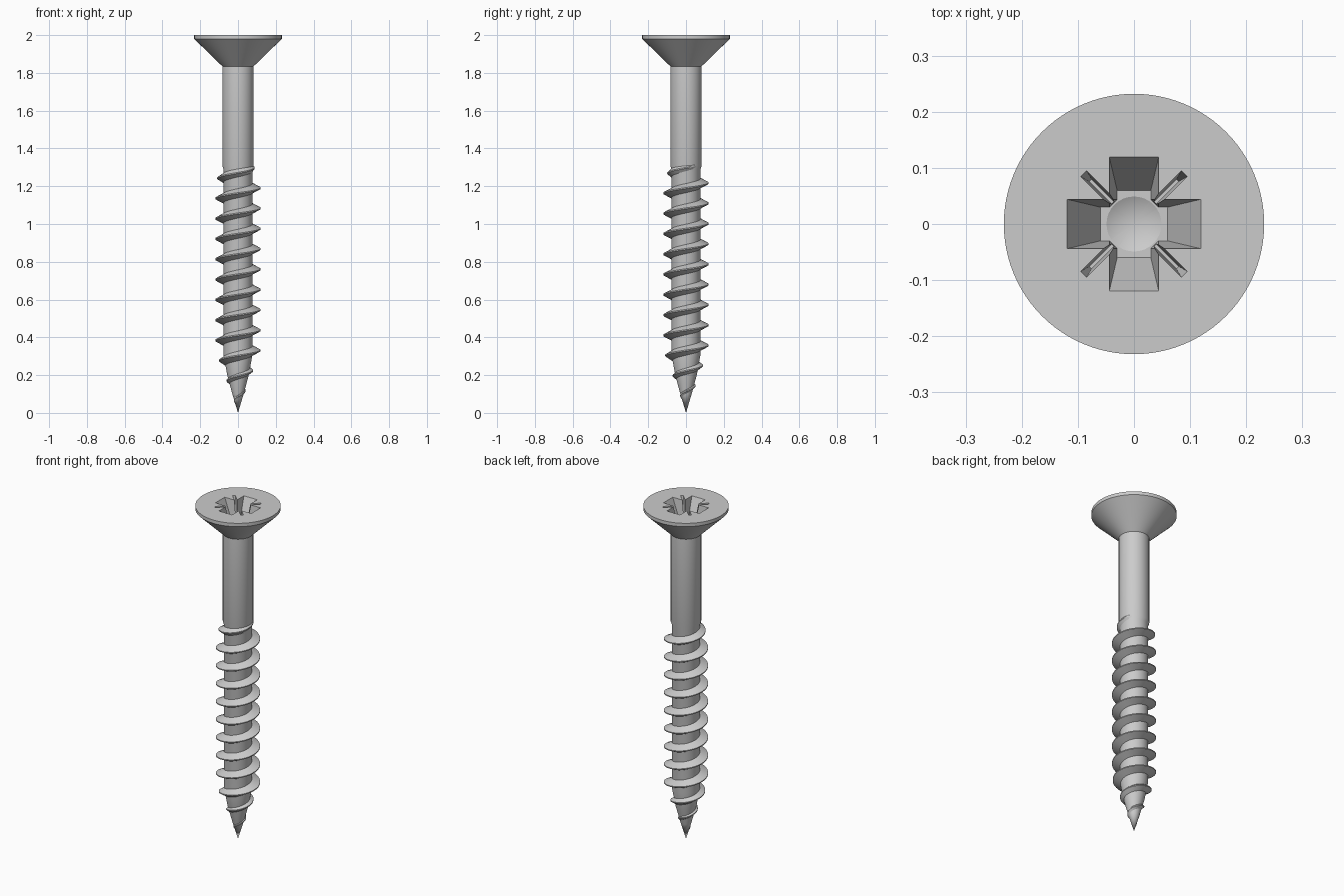
import bpy, bmesh, math
from mathutils import Matrix

if "Cube" in bpy.data.objects:
    bpy.data.objects.remove(bpy.data.objects["Cube"], do_unlink=True)

steel = bpy.data.materials.new("steel grey")
steel.use_nodes = True
GREY = (0.6, 0.6, 0.6, 1)
steel.diffuse_color = GREY
steel.node_tree.nodes["Principled BSDF"].inputs["Base Color"].default_value = GREY


def make_object(name, bm):
    bmesh.ops.recalc_face_normals(bm, faces=bm.faces)
    mesh = bpy.data.meshes.new(name)
    bm.to_mesh(mesh)
    bm.free()
    mesh.materials.append(steel)
    obj = bpy.data.objects.new(name, mesh)
    bpy.context.collection.objects.link(obj)
    return obj


def lathe(name, profile, sides=96):
    bm = bmesh.new()
    verts = [bm.verts.new((r, 0, z)) for r, z in profile]
    edges = [bm.edges.new(pair) for pair in zip(verts, verts[1:])]
    bmesh.ops.spin(bm, geom=verts + edges, cent=(0, 0, 0), axis=(0, 0, 1),
                   angle=math.tau, steps=sides, use_duplicate=False)
    bmesh.ops.remove_doubles(bm, verts=bm.verts, dist=0.0001)
    # one flat face closes the top of the head
    rim = [e for e in bm.edges if e.is_boundary]
    if rim:
        bmesh.ops.contextual_create(bm, geom=rim)
    return make_object(name, bm)


def smooth(obj, degrees=30):
    bpy.ops.object.select_all(action="DESELECT")
    obj.select_set(True)
    bpy.context.view_layer.objects.active = obj
    bpy.ops.object.shade_smooth_by_angle(angle=math.radians(degrees))


def tapered_bar(name, low, high, z_low, z_high, turn):
    """Box centred on the axis whose half sizes grow from low to high."""
    bm = bmesh.new()
    bmesh.ops.create_cube(bm, size=2)
    for v in bm.verts:
        sx, sy = high if v.co.z > 0 else low
        v.co = (v.co.x * sx, v.co.y * sy, z_high if v.co.z > 0 else z_low)
    bm.transform(Matrix.Rotation(math.radians(turn), 4, "Z"))
    return make_object(name, bm)


# Countersunk head, shank, core and tapered tip
body = lathe("screw_body", [
    (0, 0), (0.03, 0.1), (0.057, 0.2), (0.077, 0.31), (0.077, 1.29),
    (0.083, 1.31), (0.083, 1.835), (0.232, 1.98), (0.232, 2)])

# Drive recess: cross arms, softened inner corners, diagonal slots, cone floor
FLOOR, TOP = 1.87, 2.0
STRETCH = 0.02


def recess_bar(name, low, high, floor, turn):
    grow = STRETCH / (TOP - floor)
    above = [h + (h - l) * grow for l, h in zip(low, high)]
    return tapered_bar(name, low, above, floor, TOP + STRETCH, turn)


cutters = []
for turn in (0, 90):
    cutters.append(recess_bar("cross_cutter", (0.06, 0.03), (0.119, 0.044), FLOOR, turn))
for turn in (45, 135):
    cutters.append(recess_bar("corner_cutter", (0.052, 0.009), (0.062, 0.004), FLOOR, turn))
    cutters.append(recess_bar("slot_cutter", (0.11, 0.003), (0.127, 0.0075), FLOOR + 0.02, turn))
cutters.append(lathe("floor_cutter", [(0, FLOOR - 0.025), (0.051, FLOOR + 0.001)], 32))

for cutter in cutters:
    cutter.hide_render = True
    mod = body.modifiers.new("recess", "BOOLEAN")
    mod.operation = "DIFFERENCE"
    mod.solver = "EXACT"
    mod.object = cutter
bpy.context.view_layer.update()
cut_mesh = bpy.data.meshes.new_from_object(
    body.evaluated_get(bpy.context.evaluated_depsgraph_get()))
body.modifiers.clear()
body.data = cut_mesh
for cutter in cutters:
    bpy.data.objects.remove(cutter, do_unlink=True)
smooth(body, 20)

# Helical thread that fades out at the shank and shrinks towards the tip
PITCH, STEPS = 0.1075, 48
Z_START, Z_END, Z_PHASE = 0.04, 1.31, 1.19


def core_radius(z):
    return min(0.077, 0.077 * z / 0.3)


def crest_radius(z):
    if z < 0.33:
        return 0.012 + 0.108 * (z - 0.04) / 0.29
    return 0.12 - 0.037 * max(0, (z - 1.22) / (Z_END - 1.22))


bm = bmesh.new()
rings = []
count = int((Z_END - Z_START) / PITCH * STEPS)
for i in range(count + 1):
    z = Z_START + (Z_END - Z_START) * i / count
    a = math.tau * (z - Z_PHASE) / PITCH
    crest, root = crest_radius(z), core_radius(z) * 0.9
    half = 0.028 * min(1, 0.4 + z / 0.5)
    section = [(root, -half), (crest, -0.003), (crest, 0.003), (root, half)]
    rings.append([bm.verts.new((r * math.cos(a), r * math.sin(a), z + dz))
                  for r, dz in section])
for low, high in zip(rings, rings[1:]):
    for k in range(4):
        n = (k + 1) % 4
        bm.faces.new((low[k], low[n], high[n], high[k]))
bm.faces.new(rings[0])
bm.faces.new(rings[-1])
smooth(make_object("screw_thread", bm))
